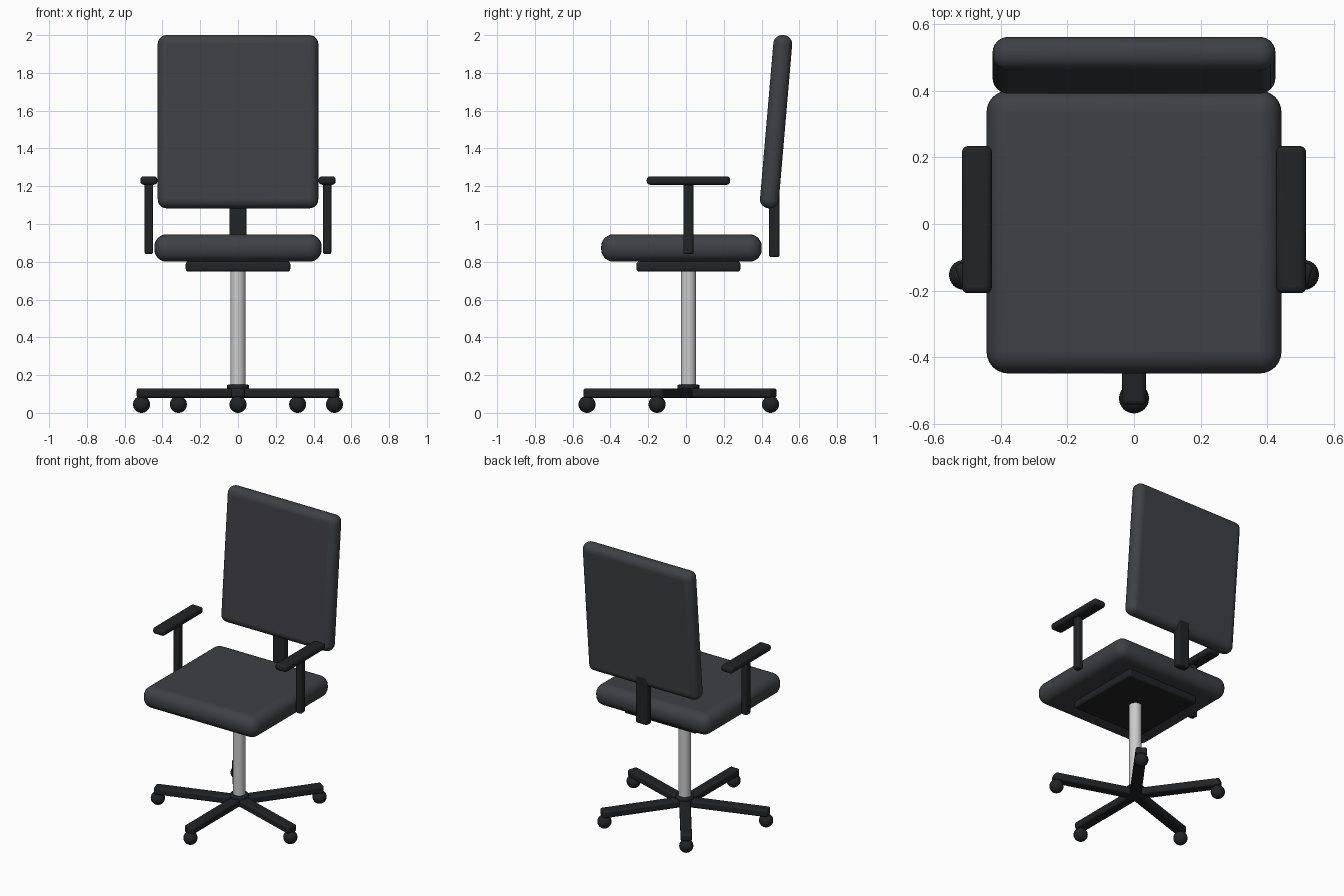
import bpy
from math import sin, cos, radians, tau

if "Cube" in bpy.data.objects:
    bpy.data.objects.remove(bpy.data.objects["Cube"])

CY = 0.013  # y of the column axis


def material(name, rgb):
    m = bpy.data.materials.new(name)
    m.diffuse_color = (*rgb, 1)
    m.use_nodes = True
    m.node_tree.nodes["Principled BSDF"].inputs["Base Color"].default_value = m.diffuse_color
    return m


FABRIC = material("fabric", (0.05, 0.052, 0.06))
PLASTIC = material("black_plastic", (0.016, 0.017, 0.019))
METAL = material("metal", (0.6, 0.6, 0.62))


def finish(name, mat, bevel=0, segments=4):
    ob = bpy.context.object
    ob.name = name
    ob.data.materials.append(mat)
    if bevel:
        mod = ob.modifiers.new("round_edges", 'BEVEL')
        mod.width, mod.segments = bevel, segments
        mod.limit_method = 'ANGLE'
    bpy.ops.object.shade_smooth_by_angle(angle=radians(40))
    return ob


def box(name, center, size, mat, bevel, segments=4, rot=(0, 0, 0)):
    bpy.ops.mesh.primitive_cube_add(size=1, location=center, rotation=rot)
    bpy.context.object.scale = size
    bpy.ops.object.transform_apply(location=False, rotation=False, scale=True)
    return finish(name, mat, bevel, segments)


def cylinder(name, radius, z0, z1, mat, bevel=0):
    bpy.ops.mesh.primitive_cylinder_add(
        vertices=40, radius=radius, depth=z1 - z0, location=(0, CY, (z0 + z1) / 2))
    return finish(name, mat, bevel, 2)


# Cushions
box("seat", (0, -0.024, 0.873), (0.886, 0.85, 0.145), FABRIC, 0.065, 6)
box("backrest", (0, 0.477, 1.5415), (0.85, 0.10, 0.92), FABRIC, 0.047, 6,
    (radians(-4.9), 0, 0))

# Seat plate and backrest strut
box("seat_plate", (0, CY, 0.775), (0.554, 0.55, 0.055), PLASTIC, 0.015)
box("back_strut", (0, 0.467, 0.992), (0.09, 0.055, 0.336), PLASTIC, 0.012)

# Column and hub
cylinder("column", 0.04, 0.10, 0.765, METAL)
cylinder("hub", 0.059, 0.08, 0.15, PLASTIC, 0.008)

# Armrests
for side, s in (("left", -1), ("right", 1)):
    box(f"arm_post_{side}", (s * 0.472, CY, 1.028), (0.045, 0.053, 0.376), PLASTIC, 0.012)
    box(f"arm_pad_{side}", (s * 0.472, CY, 1.23), (0.09, 0.442, 0.045), PLASTIC, 0.018)

# Five-legged base with ball casters, first leg pointing forward
for i in range(5):
    a = -tau / 4 + i * tau / 5
    dx, dy = cos(a), sin(a)
    box(f"base_leg_{i + 1}", (dx * 0.278, CY + dy * 0.278, 0.105), (0.556, 0.072, 0.05),
        PLASTIC, 0.012, 3, (0, 0, a))
    bpy.ops.mesh.primitive_uv_sphere_add(
        segments=32, ring_count=16, radius=0.045,
        location=(dx * 0.537, CY + dy * 0.537, 0.045))
    finish(f"caster_{i + 1}", PLASTIC)
